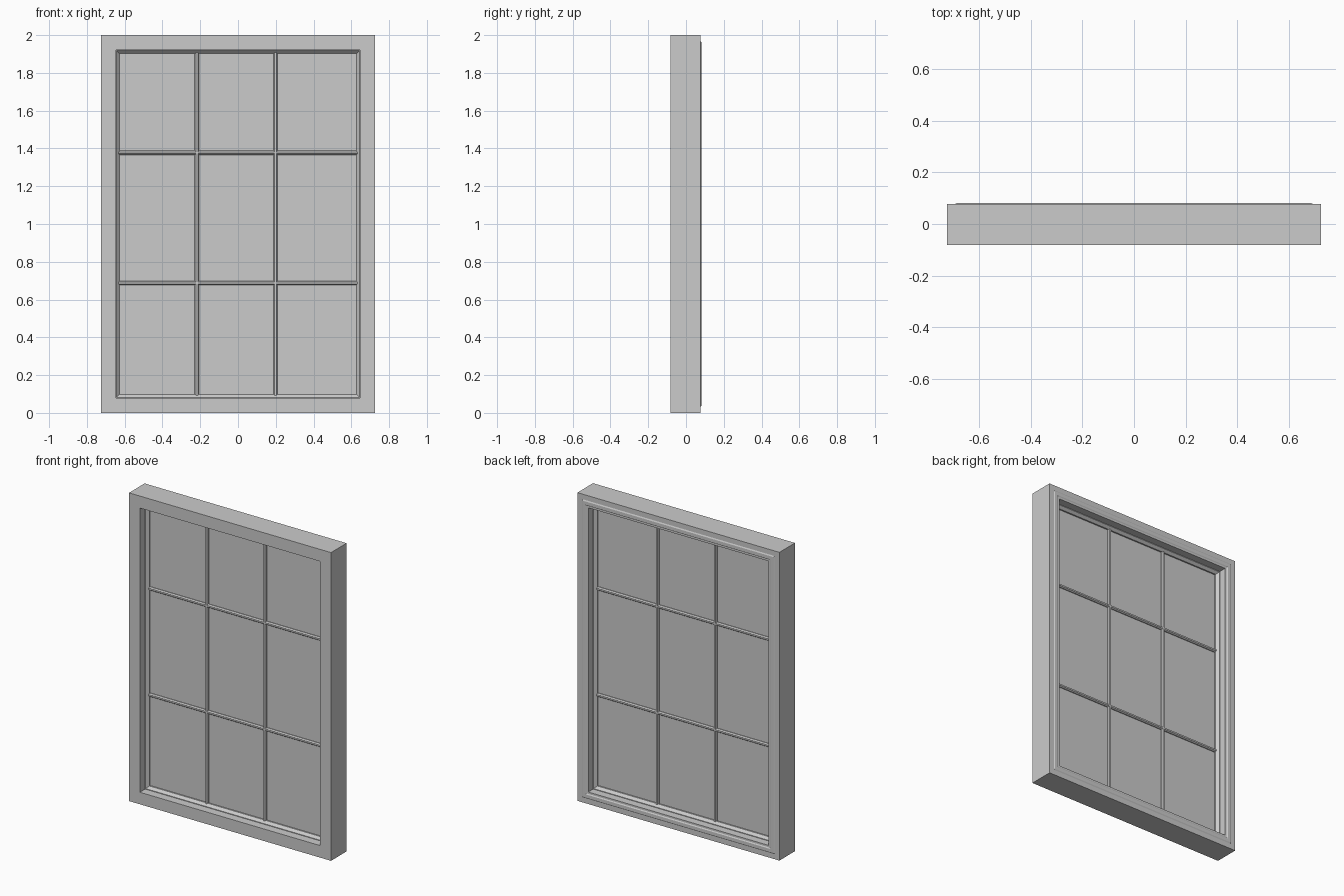
import bpy

if "Cube" in bpy.data.objects:
    bpy.data.objects.remove(bpy.data.objects["Cube"])

W, H = 0.725, 2.0


def make(name, verts, faces):
    me = bpy.data.meshes.new(name)
    me.from_pydata(verts, [], faces)
    me.validate()
    import bmesh
    bm = bmesh.new()
    bm.from_mesh(me)
    bmesh.ops.recalc_face_normals(bm, faces=bm.faces)
    bm.to_mesh(me)
    bm.free()
    ob = bpy.data.objects.new(name, me)
    bpy.context.collection.objects.link(ob)
    return ob


def ring(name, profile):
    """Mitred rectangular frame; profile points are (inset, y)."""
    n = len(profile)
    verts = []
    for sx, top in ((-1, 0), (1, 0), (1, 1), (-1, 1)):
        for d, y in profile:
            verts.append((sx * (W - d), y, H - d if top else d))
    faces = [(c * n + i, c * n + (i + 1) % n,
              (c + 1) % 4 * n + (i + 1) % n, (c + 1) % 4 * n + i)
             for c in range(4) for i in range(n)]
    return make(name, verts, faces)


def bar(name, centre, start, end, vertical):
    """Glazing bar with bevelled faces front and back."""
    prof = [(-0.011, -0.008), (-0.005, -0.016), (0.005, -0.016), (0.011, -0.008),
            (0.011, 0.008), (0.005, 0.016), (-0.005, 0.016), (-0.011, 0.008)]
    n = len(prof)
    verts = [(centre + a, y, t) if vertical else (t, y, centre + a)
             for t in (start, end) for a, y in prof]
    faces = [(i, (i + 1) % n, n + (i + 1) % n, n + i) for i in range(n)]
    faces += [tuple(range(n)), tuple(range(n, 2 * n))]
    return make(name, verts, faces)


# Outer frame with a slim raised moulding on the back
ring("outer_frame", [(0, -0.082), (0.078, -0.082), (0.078, 0.078), (0.066, 0.078),
                     (0.060, 0.082), (0.040, 0.082), (0.033, 0.078), (0, 0.078)])

# Bevelled sash set midway through the depth
ring("sash", [(0.076, -0.028), (0.082, -0.028), (0.097, -0.012),
              (0.097, 0.012), (0.082, 0.028), (0.076, 0.028)])

# Glazing bars
for i, x in enumerate((-0.218, 0.199)):
    bar(f"vertical_bar_{i + 1}", x, 0.09, 1.91, True)
for i, z in enumerate((0.687, 1.377)):
    bar(f"horizontal_bar_{i + 1}", z, -0.635, 0.635, False)

# Glass pane
bpy.ops.mesh.primitive_cube_add(size=1, location=(0, 0, 1))
pane = bpy.context.object
pane.name = "glass_pane"
pane.scale = (1.27, 0.006, 1.82)
